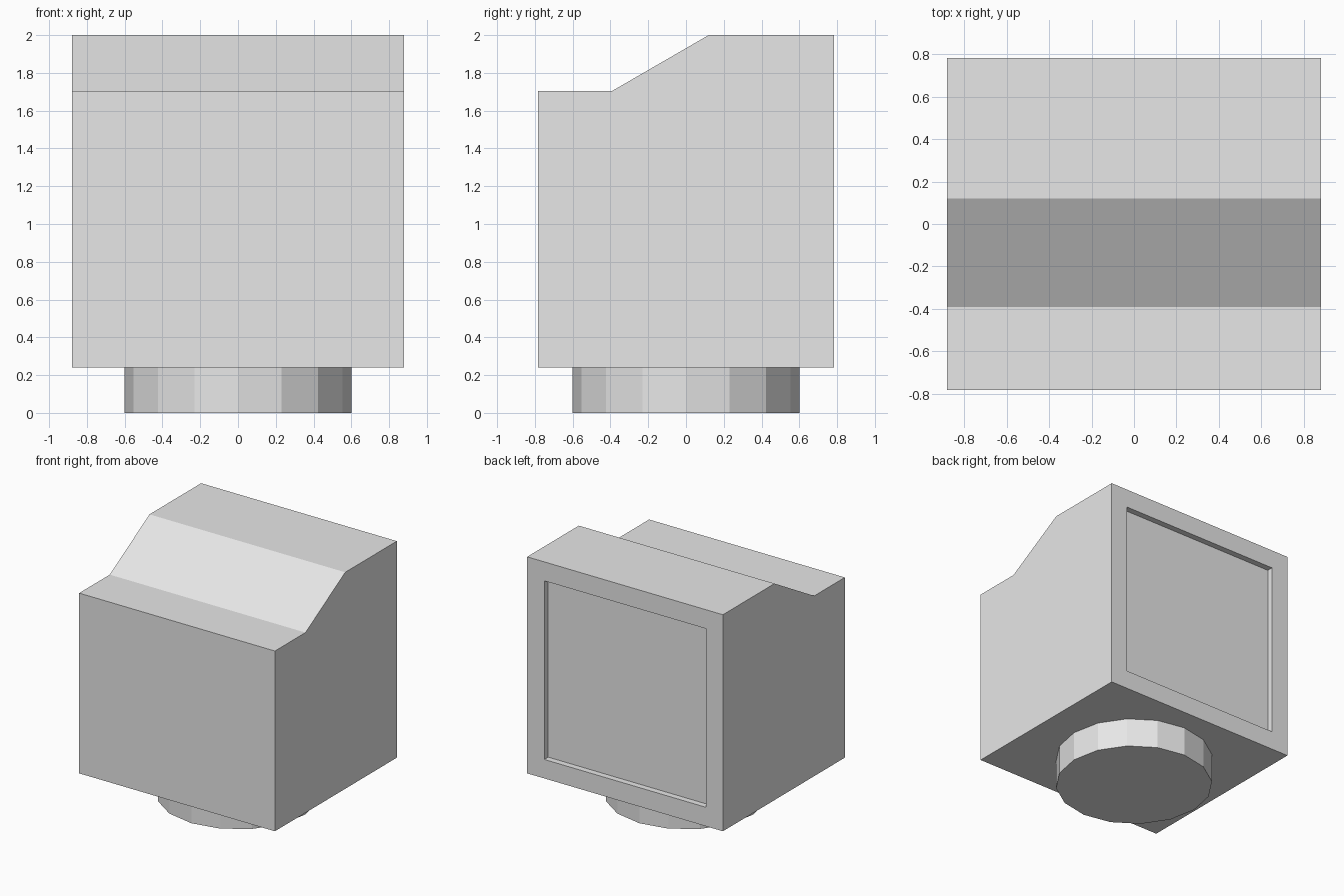
import bpy
import bmesh
from mathutils import Vector

cube = bpy.data.objects.get("Cube")
if cube:
    bpy.data.objects.remove(cube, do_unlink=True)

HALF_WIDTH = 0.88
BOTTOM = 0.24

# Single plain grey
grey = bpy.data.materials.new("light_grey")
grey.use_nodes = True
grey.diffuse_color = (0.8, 0.8, 0.8, 1)
grey.node_tree.nodes["Principled BSDF"].inputs["Base Color"].default_value = (0.8, 0.8, 0.8, 1)


def add_object(name, bm):
    bmesh.ops.recalc_face_normals(bm, faces=bm.faces)
    mesh = bpy.data.meshes.new(name)
    bm.to_mesh(mesh)
    bm.free()
    mesh.materials.append(grey)
    obj = bpy.data.objects.new(name, mesh)
    bpy.context.collection.objects.link(obj)
    return obj


# Housing: side profile (y, z) extruded across the width
profile = [(-0.783, BOTTOM), (0.783, BOTTOM), (0.783, 2), (0.12, 2),
           (-0.39, 1.705), (-0.783, 1.705)]
bm = bmesh.new()
side = bm.faces.new([bm.verts.new((-HALF_WIDTH, y, z)) for y, z in profile])
extruded = bmesh.ops.extrude_face_region(bm, geom=[side])["geom"]
bmesh.ops.translate(bm, vec=(2 * HALF_WIDTH, 0, 0),
                    verts=[v for v in extruded if isinstance(v, bmesh.types.BMVert)])
bmesh.ops.recalc_face_normals(bm, faces=bm.faces)

# Recessed rear panel: inset border, then a straight step inward
back = max(bm.faces, key=lambda f: f.normal.y)
bmesh.ops.inset_region(bm, faces=[back], thickness=0.154, use_even_offset=True)
walls = bmesh.ops.extrude_discrete_faces(bm, faces=[back])["faces"]
bmesh.ops.translate(bm, vec=Vector((0, -0.05, 0)), verts=walls[0].verts)
add_object("housing", bm)

# Round base with sixteen flat sides
bm = bmesh.new()
bmesh.ops.create_cone(bm, cap_ends=True, segments=16, radius1=0.6, radius2=0.6, depth=BOTTOM)
bmesh.ops.translate(bm, vec=(0, 0, BOTTOM / 2), verts=bm.verts)
add_object("round_base", bm)
